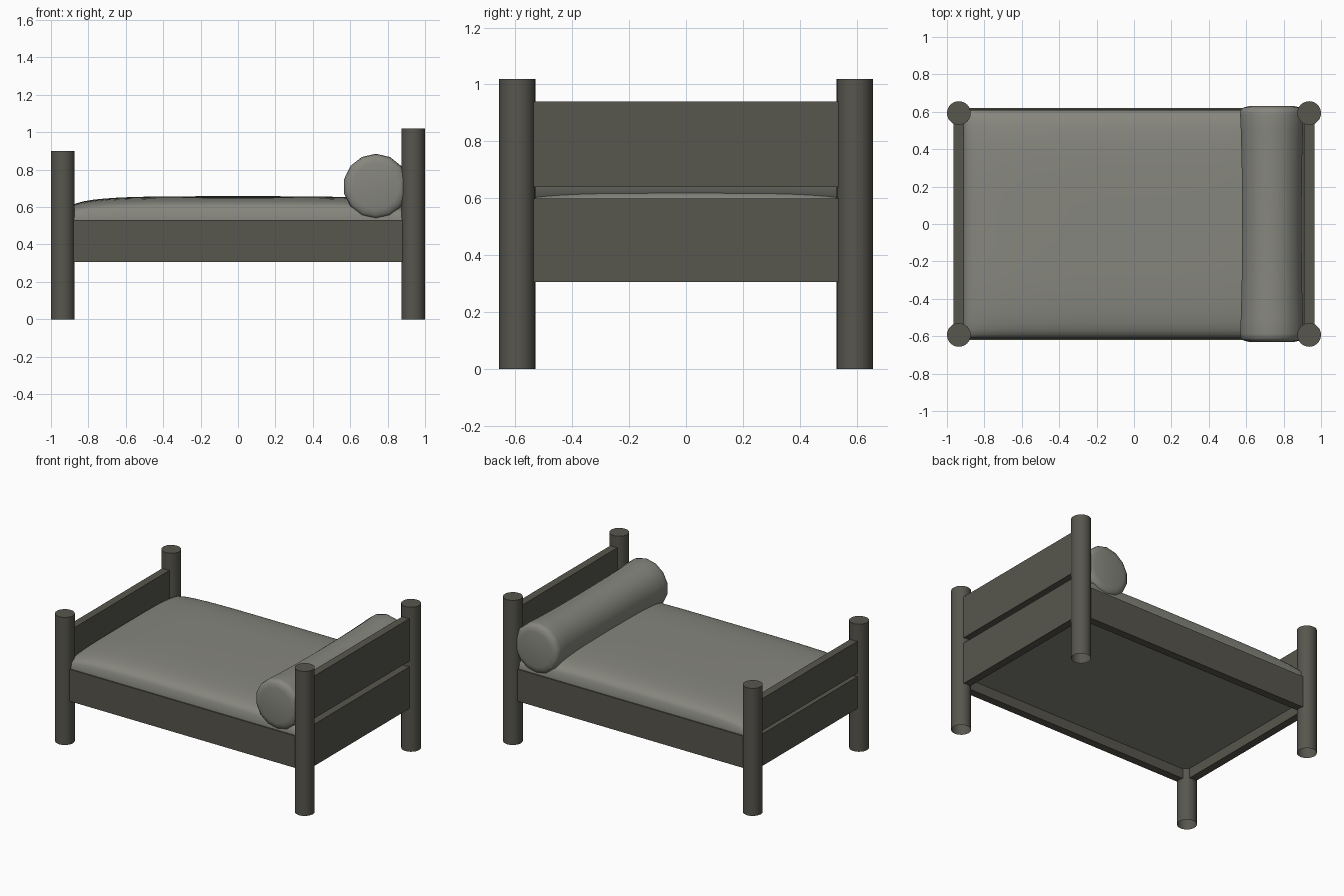
import bpy, bmesh, math

if "Cube" in bpy.data.objects:
    bpy.data.objects.remove(bpy.data.objects["Cube"])


def material(name, rgb):
    m = bpy.data.materials.new(name)
    m.diffuse_color = (*rgb, 1)
    m.use_nodes = True
    m.node_tree.nodes["Principled BSDF"].inputs["Base Color"].default_value = m.diffuse_color
    return m


WOOD = material("dark_wood", (0.095, 0.092, 0.075))
CLOTH = material("cloth", (0.24, 0.24, 0.21))


def finish(name, bm, mat, smooth=None):
    bmesh.ops.recalc_face_normals(bm, faces=bm.faces)
    me = bpy.data.meshes.new(name)
    bm.to_mesh(me)
    bm.free()
    ob = bpy.data.objects.new(name, me)
    bpy.context.collection.objects.link(ob)
    me.materials.append(mat)
    if smooth:
        bpy.ops.object.select_all(action='DESELECT')
        ob.select_set(True)
        bpy.context.view_layer.objects.active = ob
        bpy.ops.object.shade_smooth_by_angle(angle=math.radians(smooth))
    return ob


def board(name, x, y, z):
    """Box given by its (min, max) ranges."""
    bm = bmesh.new()
    bmesh.ops.create_cube(bm, size=1)
    for v in bm.verts:
        v.co = [(lo + hi) / 2 + c * (hi - lo) for c, (lo, hi) in zip(v.co, (x, y, z))]
    return finish(name, bm, WOOD)


def post(name, x, y, h):
    """Round post, open at the bottom."""
    bm = bmesh.new()
    bmesh.ops.create_cone(bm, cap_ends=True, segments=24, radius1=0.0635, radius2=0.0635, depth=h)
    bottom = [f for f in bm.faces if f.normal.z < -0.9]
    bmesh.ops.delete(bm, geom=bottom, context='FACES_ONLY')
    bmesh.ops.translate(bm, verts=bm.verts, vec=(x, y, h / 2))
    ob = finish(name, bm, WOOD, 40)
    return ob


PX, PY, T = 0.9365, 0.593, 0.0275   # post centres, half board thickness

# Posts and side rails
for s, side in ((-1, "front"), (1, "back")):
    post(side + "_head_post", PX, s * PY, 1.02)
    post(side + "_foot_post", -PX, s * PY, 0.90)
    board(side + "_side_rail", (-0.885, 0.885), (s * PY - T, s * PY + T), (0.305, 0.53))

# Two boards at each end
for name, s, z in (("lower_headboard", 1, (0.305, 0.60)), ("upper_headboard", 1, (0.64, 0.94)),
                   ("lower_footboard", -1, (0.305, 0.53)), ("upper_footboard", -1, (0.555, 0.78))):
    board(name, (s * PX - T, s * PX + T), (-0.54, 0.54), z)

# Mattress: softly crowned top over straight sides
MX, MY, ZB, ZS, CROWN = 0.915, 0.612, 0.375, 0.53, 0.128
bm = bmesh.new()
bmesh.ops.create_grid(bm, x_segments=28, y_segments=24, size=1)
for v in bm.verts:
    u, w = (math.sin(c * math.pi / 2) for c in v.co.xy)   # denser near the edges
    f = max(0, (1 - u ** 4) * (1 - w ** 4)) ** 0.22
    v.co = (u * MX, w * MY, ZS + CROWN * f)
rim = [e for e in bm.edges if e.is_boundary]
ext = bmesh.ops.extrude_edge_only(bm, edges=rim)["geom"]
for v in (g for g in ext if isinstance(g, bmesh.types.BMVert)):
    v.co.z = ZB
bmesh.ops.contextual_create(bm, geom=[e for e in bm.edges if e.is_boundary])
finish("mattress", bm, CLOTH, 60)

# Bolster pillow: 14-sided roll, slightly fuller at the ends
half = [(0.0, 0.163), (0.3, 0.165), (0.5, 0.17), (0.585, 0.174), (0.61, 0.17), (0.623, 0.155), (0.63, 0.125)]
profile = [(-y, r) for y, r in reversed(half[1:])] + half
bm = bmesh.new()
N = 14
rings = []
for y, r in profile:
    rings.append([bm.verts.new((0.737 + r * math.sin(2 * math.pi * i / N), y,
                                0.711 + r * math.cos(2 * math.pi * i / N))) for i in range(N)])
for a, b in zip(rings, rings[1:]):
    for i in range(N):
        j = (i + 1) % N
        bm.faces.new((a[i], a[j], b[j], b[i]))
bm.faces.new(rings[0])
bm.faces.new(rings[-1])
finish("bolster_pillow", bm, CLOTH, 60)
